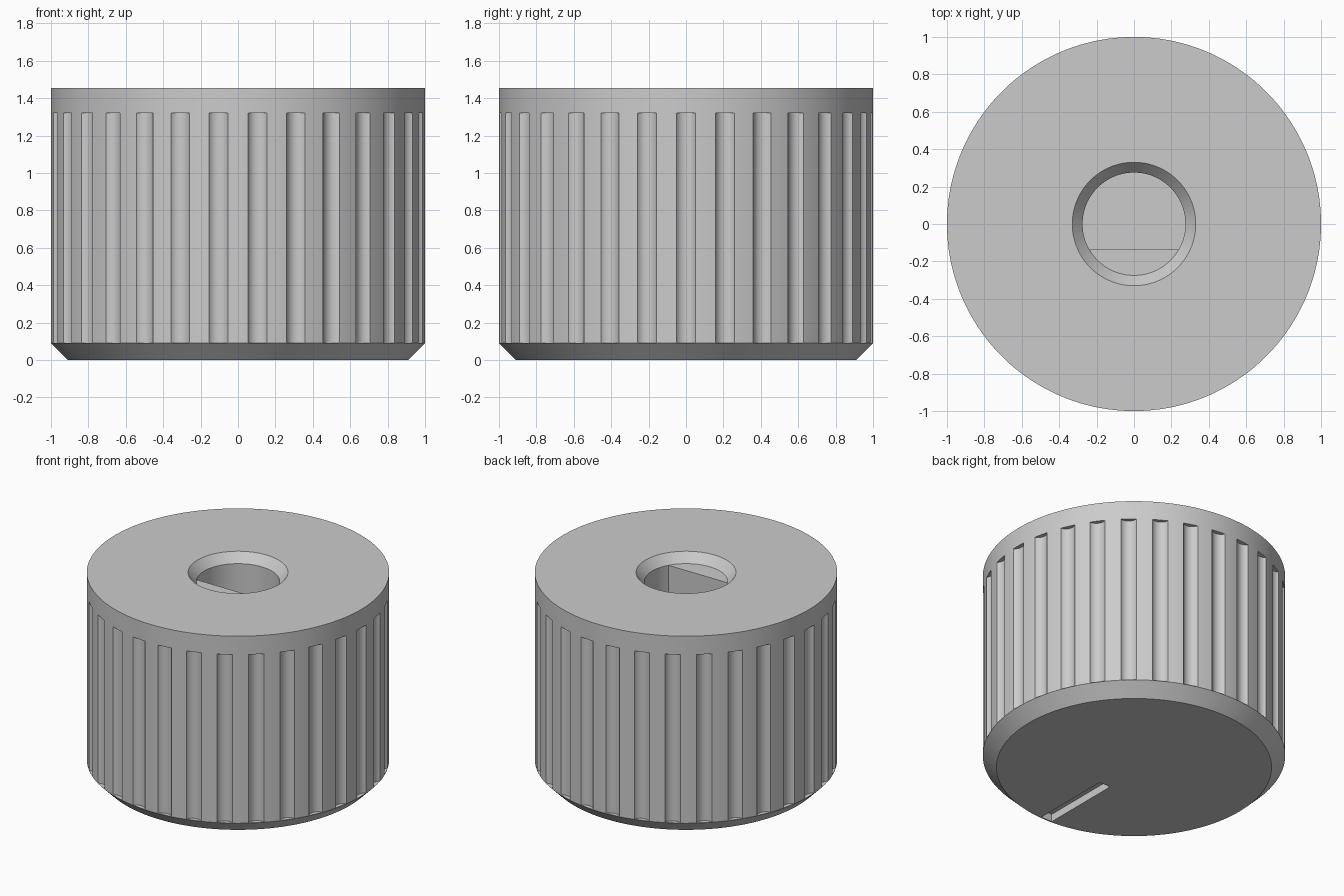
import bpy, bmesh, math

if "Cube" in bpy.data.objects:
    bpy.data.objects.remove(bpy.data.objects["Cube"], do_unlink=True)

HEIGHT = 1.455
RIB_COUNT = 30


def circle(radius, count, cx=0.0, cy=0.0):
    """Points of a circle, counter-clockwise."""
    step = math.tau / count
    return [(cx + radius * math.cos(i * step), cy + radius * math.sin(i * step))
            for i in range(count)]


def loft(bm, *sections):
    """Closed solid through (points, z) sections, bottom to top."""
    rings = [[bm.verts.new((x, y, z)) for x, y in points] for points, z in sections]
    for low, high in zip(rings, rings[1:]):
        for i in range(len(low)):
            j = (i + 1) % len(low)
            bm.faces.new((low[i], low[j], high[j], high[i]))
    bm.faces.new(rings[0][::-1])
    bm.faces.new(rings[-1])


def make_object(name, bm):
    mesh = bpy.data.meshes.new(name)
    bm.to_mesh(mesh)
    bm.free()
    obj = bpy.data.objects.new(name, mesh)
    bpy.context.collection.objects.link(obj)
    return obj


def make_solid(name, *sections):
    bm = bmesh.new()
    loft(bm, *sections)
    return make_object(name, bm)


def cut(target, cutter):
    """Subtract the cutter from the target and remove it."""
    cutter.hide_render = True
    bpy.context.view_layer.objects.active = target
    mod = target.modifiers.new("cut", "BOOLEAN")
    mod.operation = "DIFFERENCE"
    mod.solver = "EXACT"
    mod.object = cutter
    bpy.ops.object.modifier_apply(modifier=mod.name)
    bpy.data.objects.remove(cutter, do_unlink=True)


# Knob body with a chamfered face edge
rim = circle(1.0, 180)
knob = make_solid("knob_body", (circle(0.91, 180), 0), (rim, 0.09), (rim, HEIGHT))

# Rounded grip grooves around the side
bm = bmesh.new()
for i in range(RIB_COUNT):
    a = i * math.tau / RIB_COUNT
    outline = circle(0.061, 32, 1.031 * math.cos(a), 1.031 * math.sin(a))
    loft(bm, (outline, 0.092), (outline, 1.32))
cut(knob, make_object("groove_cutter", bm))

# Countersink of the shaft hole
cut(knob, make_solid("countersink_cutter",
                     (circle(0.275, 120), 1.39), (circle(0.385, 120), 1.52)))

# Shaft hole with one flat side
bore = [p for p in circle(0.275, 120) if p[1] > -0.138]
cut(knob, make_solid("bore_cutter", (bore, 0.3), (bore, 1.43)))

# Pointer slot in the face
slot = [(-0.045, -0.9), (0.045, -0.9), (0.045, -0.3), (-0.045, -0.3)]
cut(knob, make_solid("pointer_slot_cutter", (slot, -0.1), (slot, 0.055)))

# Single plain grey material
grey = bpy.data.materials.new("plain_grey")
grey.use_nodes = True
colour = (0.6, 0.6, 0.6, 1.0)
grey.diffuse_color = colour
grey.node_tree.nodes["Principled BSDF"].inputs["Base Color"].default_value = colour
knob.data.materials.clear()
knob.data.materials.append(grey)

# Smooth curved walls, crisp edges
bpy.ops.object.select_all(action="DESELECT")
knob.select_set(True)
bpy.context.view_layer.objects.active = knob
bpy.ops.object.shade_smooth_by_angle(angle=math.radians(25))
